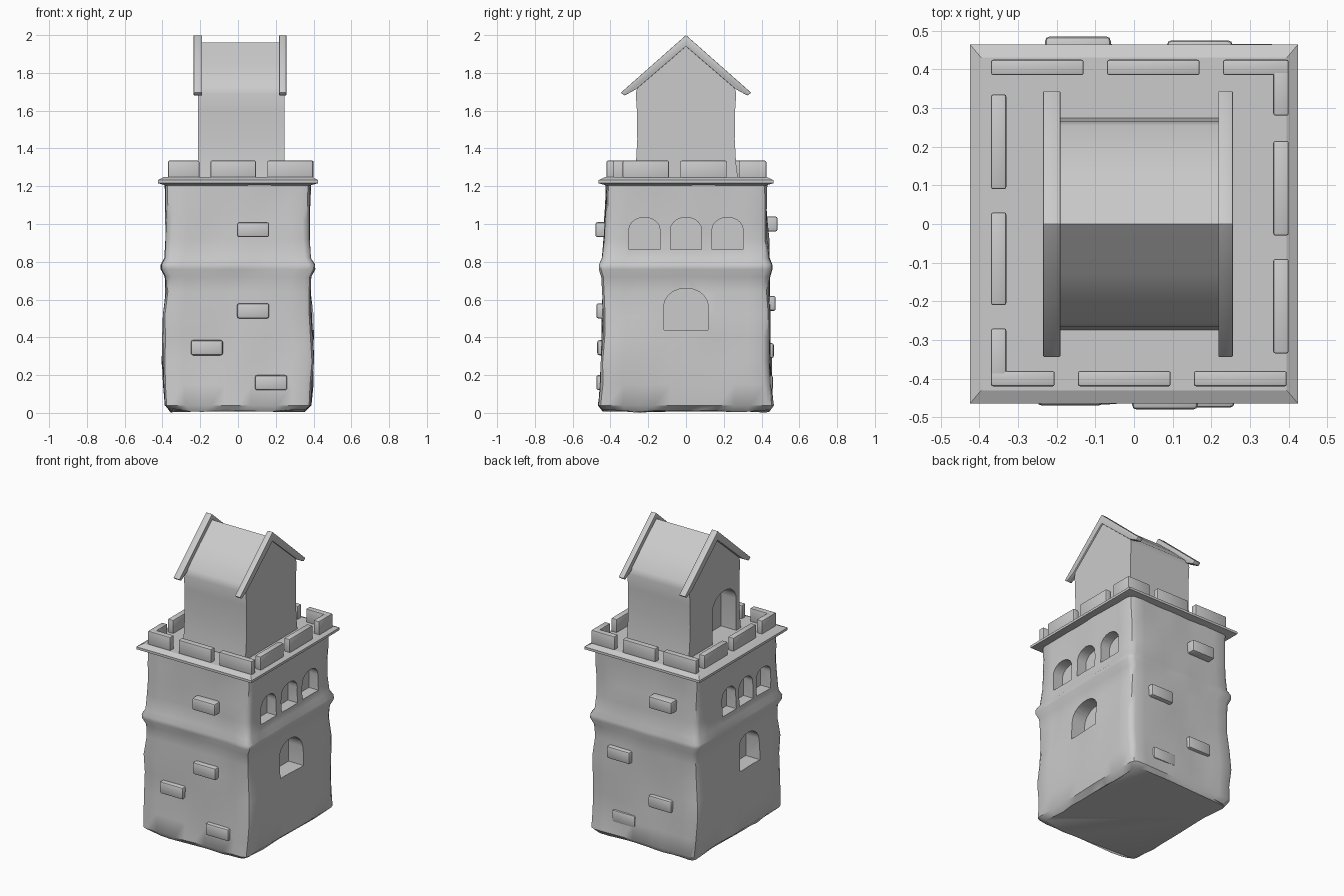
import bpy, bmesh, math
from mathutils import Vector, noise

if "Cube" in bpy.data.objects:
    bpy.data.objects.remove(bpy.data.objects["Cube"])

stone = bpy.data.materials.new("grey_stone")
stone.use_nodes = True
stone.diffuse_color = (0.6, 0.6, 0.6, 1)
stone.node_tree.nodes["Principled BSDF"].inputs["Base Color"].default_value = (0.6, 0.6, 0.6, 1)


def finish(name, bm, angle=40, bevel=0):
    bmesh.ops.recalc_face_normals(bm, faces=bm.faces)
    mesh = bpy.data.meshes.new(name)
    bm.to_mesh(mesh)
    bm.free()
    mesh.materials.append(stone)
    obj = bpy.data.objects.new(name, mesh)
    bpy.context.collection.objects.link(obj)
    bpy.ops.object.select_all(action="DESELECT")
    obj.select_set(True)
    bpy.context.view_layer.objects.active = obj
    if bevel:
        mod = obj.modifiers.new("soft_edges", "BEVEL")
        mod.width, mod.segments = bevel, 2
        bpy.ops.object.modifier_apply(modifier=mod.name)
    bpy.ops.object.shade_smooth_by_angle(angle=math.radians(angle))
    return obj


def loft(rings):
    bm = bmesh.new()
    loops = [[bm.verts.new(p) for p in ring] for ring in rings]
    for low, high in zip(loops, loops[1:]):
        for i in range(len(low)):
            j = (i + 1) % len(low)
            bm.faces.new((low[i], low[j], high[j], high[i]))
    bm.faces.new(loops[0][::-1])
    bm.faces.new(loops[-1])
    return bm


def box(name, lo, hi, bevel=0.006):
    ring = [(lo[0], lo[1]), (hi[0], lo[1]), (hi[0], hi[1]), (lo[0], hi[1])]
    return finish(name, loft([[(x, y, z) for x, y in ring] for z in (lo[2], hi[2])]), bevel=bevel)


def x_prism(name, profile, x0, x1, bevel=0):
    return finish(name, loft([[(x, y, z) for y, z in profile] for x in (x0, x1)]), bevel=bevel)


def arch(y, width, z0, z1):
    r = width / 2
    top = [(y + r * math.cos(math.pi * i / 10), z1 - r * 0.8 + r * 0.8 * math.sin(math.pi * i / 10))
           for i in range(11)]
    return [(y - r, z0), (y + r, z0)] + top


def carve(target, openings):
    for x0, x1, profile in openings:
        cutter = x_prism("cutter", profile, x0, x1)
        cutter.hide_render = True
        mod = target.modifiers.new("opening", "BOOLEAN")
        mod.operation, mod.object, mod.solver = "DIFFERENCE", cutter, "EXACT"
        bpy.context.view_layer.objects.active = target
        bpy.ops.object.modifier_apply(modifier=mod.name)
        bpy.data.objects.remove(cutter)
    bpy.ops.object.select_all(action="DESELECT")
    target.select_set(True)
    bpy.context.view_layer.objects.active = target
    bpy.ops.object.shade_smooth_by_angle(angle=math.radians(40))


# Rounded rectangle ring with evenly divided sides
def tower_ring(hx, hy, z, c=0.035, n=10):
    corners = [(-hx, -hy), (hx, -hy), (hx, hy), (-hx, hy)]
    ring = []
    for i in range(4):
        a, b = Vector(corners[i]), Vector(corners[(i + 1) % 4])
        d = (b - a).normalized()
        start, end = a + d * c, b - d * c
        ring += [start.lerp(end, k / n) for k in range(n + 1)]
        turn = Vector((-d.y, d.x))
        ring.append(b + (turn - d) * c * 0.3)
    out = []
    for p in ring:
        q = Vector((p.x, p.y, z))
        push = 0.012 * noise.noise(q * 5)
        scale = 1 + push / 0.4
        lift = 0.02 * (0.5 + noise.noise(q * 6)) if z < 0.03 else 0
        out.append((p.x * scale, p.y * scale, z + max(0, lift)))
    return out


# Weathered tower body with a middle band
sections = [(0.355, 0.44, 0.0), (0.385, 0.46, 0.04), (0.393, 0.452, 0.15), (0.398, 0.447, 0.27),
            (0.396, 0.443, 0.4), (0.39, 0.442, 0.52), (0.383, 0.44, 0.64), (0.385, 0.443, 0.72),
            (0.405, 0.455, 0.76), (0.405, 0.455, 0.785), (0.385, 0.44, 0.82), (0.38, 0.433, 0.92),
            (0.378, 0.43, 1.02), (0.38, 0.425, 1.12), (0.385, 0.425, 1.225)]
tower = finish("tower_body", loft([tower_ring(*s) for s in sections]))
openings = []
for y in (-0.22, 0, 0.22):
    openings.append((0.31, 0.5, arch(y, 0.165, 0.865, 1.035)))
for y in (0.09, -0.09, -0.27):
    openings.append((-0.5, -0.31, arch(y, 0.145, 0.865, 1.035)))
openings += [(0.29, 0.5, arch(0, 0.235, 0.44, 0.66)), (-0.5, -0.29, arch(-0.11, 0.21, 0.44, 0.66))]
carve(tower, openings)


# Cornice with a sloping top, and the roof terrace
def slab_ring(hx, hy, z):
    return [(-hx, -hy, z), (hx, -hy, z), (hx, hy, z), (-hx, hy, z)]


finish("cornice", loft([slab_ring(0.385, 0.425, 1.205), slab_ring(0.424, 0.464, 1.216),
                        slab_ring(0.424, 0.464, 1.232), slab_ring(0.395, 0.43, 1.248)]), angle=25)

# Battlements: rows along x, then along y, with two corner returns
for y, spans in ((0.405, ((-0.37, -0.13), (-0.07, 0.17), (0.23, 0.4))),
                 (-0.40, ((-0.37, -0.205), (-0.145, 0.095), (0.155, 0.395)))):
    for a, b in spans:
        box("battlement", (a, y - 0.02, 1.235), (b, y + 0.02, 1.335))
for x, spans in ((-0.35, ((0.09, 0.335), (-0.21, 0.03), (-0.42, -0.27))),
                 (0.38, ((0.28, 0.425), (-0.03, 0.215), (-0.335, -0.09)))):
    for a, b in spans:
        box("battlement", (x - 0.02, a, 1.235), (x + 0.02, b, 1.335))

# Protruding stones: x centre, z centre, reach
for side, stones in ((-1, ((0.08, 0.97, 0.48), (0.08, 0.54, 0.475), (-0.165, 0.345, 0.47), (0.175, 0.16, 0.475))),
                     (1, ((-0.145, 1.0, 0.485), (0.17, 0.58, 0.475), (-0.13, 0.33, 0.465), (0.14, 0.16, 0.46)))):
    for x, z, reach in stones:
        y0, y1 = sorted((side * 0.4, side * reach))
        box("wall_stone", (x - 0.085, y0, z - 0.04), (x + 0.085, y1, z + 0.04), bevel=0.012)

# Roof house: walls and steep roof in one profile
half = [(0.275, 1.24), (0.265, 1.32), (0.258, 1.45), (0.26, 1.6), (0.266, 1.69), (0.255, 1.735), (0.13, 1.85)]
profile = half + [(0, 1.962)] + [(-y, z) for y, z in reversed(half)]
house = x_prism("roof_house", profile, -0.212, 0.245)
carve(house, [(-0.4, -0.1, arch(-0.1, 0.25, 1.2, 1.56))])

# Overhanging gable boards
gable = [(0, 2.0), (0.345, 1.695), (0.325, 1.68), (0.262, 1.715), (0, 1.94),
         (-0.262, 1.715), (-0.325, 1.68), (-0.345, 1.695)]
for x0, x1 in ((-0.235, -0.19), (0.218, 0.256)):
    x_prism("gable_board", gable, x0, x1, bevel=0.003)
